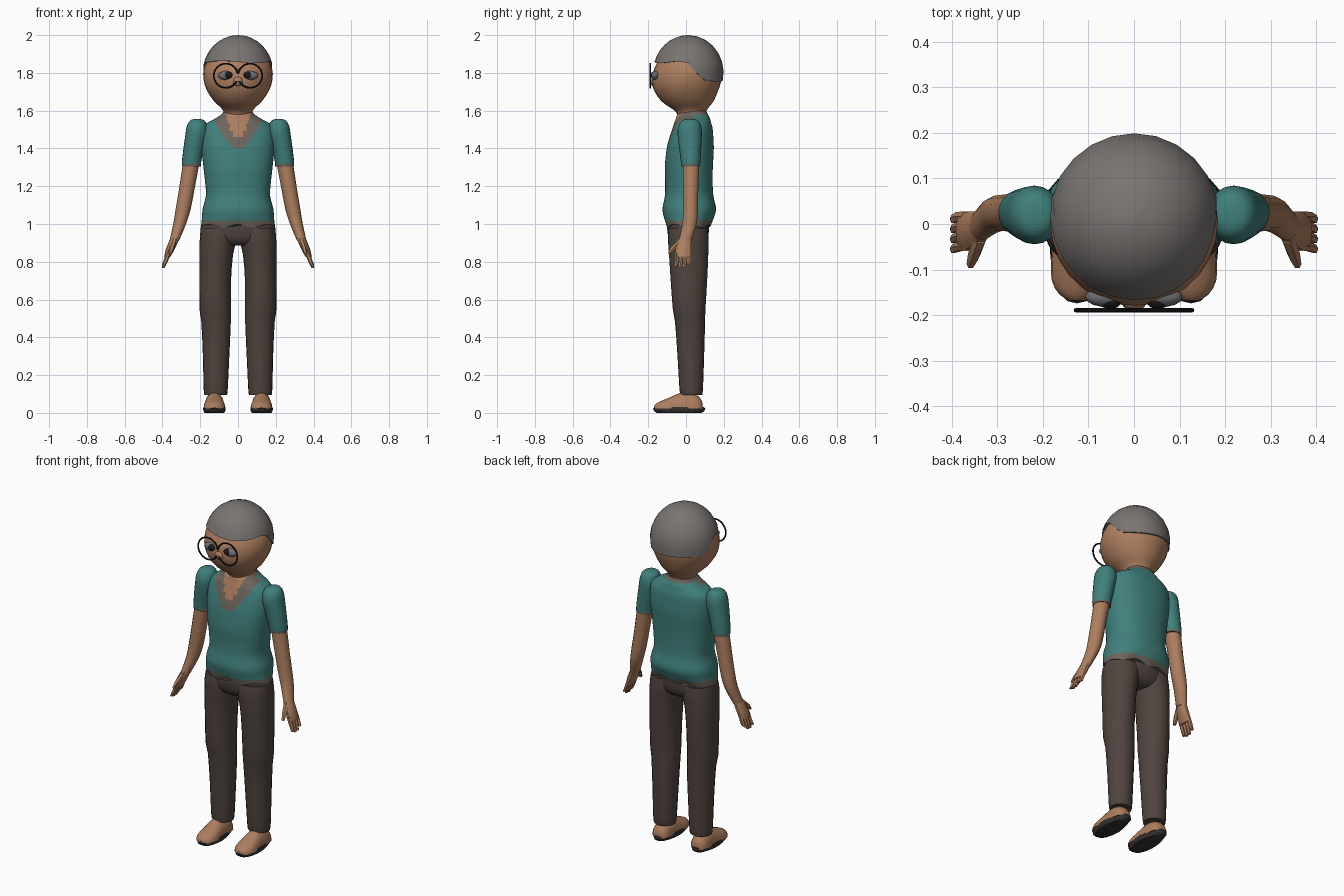
import bpy, bmesh, math
from math import sin, cos, pi

if "Cube" in bpy.data.objects:
    bpy.data.objects.remove(bpy.data.objects["Cube"])


def material(name, rgb):
    m = bpy.data.materials.new(name)
    m.diffuse_color = (*rgb, 1)
    m.use_nodes = True
    m.node_tree.nodes["Principled BSDF"].inputs["Base Color"].default_value = m.diffuse_color
    return m


SKIN = material("skin", (0.42, 0.21, 0.115))
HAIR = material("grey hair", (0.19, 0.175, 0.167))
TEAL = material("teal shirt", (0.052, 0.215, 0.203))
TRIM = material("shirt trim", (0.155, 0.13, 0.108))
TROUSER = material("brown trousers", (0.080, 0.058, 0.049))
SOLE = material("dark sole", (0.035, 0.03, 0.028))
BLACK = material("black frame", (0.012, 0.010, 0.010))
EYE = material("eye grey", (0.16, 0.16, 0.17))


def skin_rows(name, groups, mats, mirror=False, rule=None, closed=False, angle=40):
    """Join point rings into a surface; each group is one strip of rings."""
    bm = bmesh.new()
    for rows in groups:
        vs = [[bm.verts.new(p) for p in r] for r in rows]
        n = len(rows[0])
        pairs = list(zip(vs, vs[1:])) + ([(vs[-1], vs[0])] if closed else [])
        for a, b in pairs:
            for i in range(n):
                j = (i + 1) % n
                bm.faces.new((a[i], a[j], b[j], b[i]))
        if not closed:
            bm.faces.new(vs[0])
            bm.faces.new(vs[-1])
    bmesh.ops.recalc_face_normals(bm, faces=bm.faces[:])
    if rule:
        for f in bm.faces:
            f.material_index = rule(f.calc_center_median())
    me = bpy.data.meshes.new(name)
    bm.to_mesh(me)
    bm.free()
    for m in mats:
        me.materials.append(m)
    me.shade_smooth()
    me.set_sharp_from_angle(angle=math.radians(angle))
    ob = bpy.data.objects.new(name, me)
    bpy.context.collection.objects.link(ob)
    if mirror:
        ob.modifiers.new("mirror", 'MIRROR').use_mirror_merge = False
    return ob


def spline(keys, sub):
    """Catmull-Rom through rows of numbers."""
    out = []
    for i in range(len(keys) - 1):
        k = [keys[max(i - 1, 0)], keys[i], keys[i + 1], keys[min(i + 2, len(keys) - 1)]]
        for s in range(sub):
            t = s / sub
            out.append([0.5 * (2 * b + (c - a) * t + (2 * a - 5 * b + 4 * c - d) * t * t
                               + (3 * b - a - 3 * c + d) * t ** 3) for a, b, c, d in zip(*k)])
    return out + [list(keys[-1])]


def loft(keys, n=16, sub=2, power=2.0, tilt=None):
    """Horizontal rings from (z, cx, rx, y_front, y_back)."""
    rows = []
    for z, cx, rx, y0, y1 in spline(keys, sub):
        row = []
        for i in range(n):
            a = 2 * pi * i / n
            c, s = cos(a), sin(a)
            x = cx + rx * math.copysign(abs(c) ** (2 / power), c)
            y = (y0 + y1) / 2 + (y1 - y0) / 2 * math.copysign(abs(s) ** (2 / power), s)
            row.append((x, y, z + (tilt(x, y, z) if tilt else 0)))
        rows.append(row)
    return rows


# Head with neck
head = loft([(1.54, 0, .072, -.04, .10), (1.59, 0, .074, -.05, .105), (1.62, 0, .095, -.09, .122),
             (1.65, 0, .127, -.13, .146), (1.70, 0, .161, -.166, .168), (1.75, 0, .180, -.180, .185),
             (1.80, 0, .184, -.175, .187), (1.85, 0, .172, -.155, .178), (1.91, 0, .135, -.11, .14),
             (1.96, 0, .07, -.05, .08)], n=28)
skin_rows("head", [head], [SKIN])

# Hair cap: low at the nape, high over the forehead
hair = [[] for _ in range(9)]
for i in range(24):
    a = 2 * pi * i / 24
    t = min(max((sin(a) + 0.15) / 0.65, 0), 1)
    t = t * t * (3 - 2 * t)
    rim = 1.858 - 0.098 * t + 0.006 * cos(3 * a)
    lo = math.asin((rim - 1.8) / 0.2)
    for k in range(9):
        if k == 0:                       # tucked-in underside
            p, g = lo, 0.93
        else:
            p, g = lo + (pi / 2 - 0.01 - lo) * (k - 1) / 7, 1
        hair[k].append((0.187 * g * cos(p) * cos(a), 0.012 + 0.187 * g * cos(p) * sin(a), 1.8 + 0.2 * sin(p)))
skin_rows("hair", [hair], [HAIR])


def blob(cx, cy, cz, rx, ry, rz, n=14, m=8):
    rows = []
    for k in range(m + 1):
        p = -pi / 2 * .98 + pi * .98 * k / m
        rows.append([(cx + rx * cos(p) * cos(2 * pi * i / n), cy + ry * cos(p) * sin(2 * pi * i / n),
                      cz + rz * sin(p)) for i in range(n)])
    return rows


# Face details
skin_rows("nose", [blob(0, -.174, 1.755, .026, .016, .026)], [SKIN])
skin_rows("eyes", [blob(.062, -.160, 1.786, .045, .022, .024)], [EYE], mirror=True)
skin_rows("pupils", [blob(.052, -.170, 1.788, .024, .0165, .019)], [BLACK], mirror=True)

# Round spectacle rims, open beside the nose
rim_rows = []
for k in range(41):
    a = math.radians(172 - 325 * k / 40)
    rim_rows.append([(.064 + (.064 + .0045 * cos(b)) * cos(a), -.189 + .0045 * sin(b),
                      1.785 + (.064 + .0045 * cos(b)) * sin(a)) for b in (2 * pi * j / 8 for j in range(8))])
skin_rows("spectacle_rims", [rim_rows], [BLACK], mirror=True)


# Shirt body with scooped neckline and hem trim
def shirt_rule(c):
    if c.z < 1.018:
        return 1
    if c.y < .035:
        if c.z > 1.455 + 30 * c.x ** 2:
            return 2
        if c.z > 1.405 + 9.5 * c.x ** 2:
            return 1
    return 1 if c.z > 1.578 else 0


def hem_wave(x, y, z):
    return 0.009 * cos(x * 40) * (1 if y < 0 else -1) * max(0, 1 - (z - .99) / .06)


shirt = loft([(.99, 0, .196, -.104, .126), (1.03, 0, .191, -.116, .145), (1.08, 0, .187, -.124, .159),
              (1.15, 0, .170, -.112, .145), (1.22, 0, .174, -.110, .141), (1.30, 0, .183, -.112, .142),
              (1.40, 0, .193, -.102, .147), (1.47, 0, .192, -.084, .144), (1.51, 0, .184, -.070, .140),
              (1.535, 0, .164, -.062, .133), (1.56, 0, .118, -.053, .126), (1.58, 0, .088, -.046, .116),
              (1.597, 0, .076, -.02, .108)], n=64, sub=6, power=2.3, tilt=hem_wave)
skin_rows("shirt_body", [shirt], [TEAL, TRIM, SKIN], rule=shirt_rule)

# Short sleeves with rounded shoulders
sleeve = loft([(1.305, .247, .050, -.024, .074), (1.33, .246, .051, -.027, .076), (1.40, .234, .055, -.036, .080),
               (1.47, .220, .059, -.044, .084), (1.51, .217, .056, -.042, .082), (1.538, .216, .046, -.03, .072),
               (1.552, .216, .030, -.012, .056), (1.556, .216, .010, .01, .032)], n=20, sub=3)
skin_rows("sleeves", [sleeve], [TEAL, TRIM], mirror=True, rule=lambda c: int(c.z < 1.322))

# Bare arms
arm = loft([(1.36, .240, .043, -.018, .07), (1.28, .255, .043, -.018, .07), (1.18, .272, .041, -.017, .066),
            (1.08, .290, .040, -.016, .064), (1.00, .309, .034, -.020, .058), (.91, .338, .025, -.040, .028)],
           n=14)
skin_rows("arms", [arm], [SKIN], mirror=True)

# Hands: palm, four fingers and a thumb
hand = [loft([(.925, .334, .024, -.038, .03), (.87, .357, .024, -.056, .029), (.825, .375, .016, -.060, .028)],
             n=10)]
for i, tip in enumerate((.775, .766, .768, .785)):
    y = -.049 + .022 * i
    hand.append(loft([(.85, .366, .013, y - .012, y + .012), (.80, .384, .012, y - .012, y + .011),
                      (tip, .397, .007, y - .016, y + .004)], n=6, sub=1))
hand.append(loft([(.915, .336, .015, -.045, -.01), (.875, .350, .014, -.083, -.048),
                  (.845, .358, .009, -.098, -.078)], n=6, sub=1))
skin_rows("hands", hand, [SKIN], mirror=True)

# Trousers: hips and two legs
hips = loft([(.885, 0, .09, -.055, .075), (.91, 0, .165, -.085, .108), (.95, 0, .197, -.097, .120),
             (1.0, 0, .194, -.100, .122), (1.04, 0, .178, -.09, .115)], n=32)
skin_rows("trouser_hips", [hips], [TROUSER])
leg = loft([(.095, .118, .060, -.030, .086), (.13, .118, .064, -.035, .090), (.30, .116, .070, -.045, .096),
            (.48, .116, .078, -.058, .101), (.55, .121, .083, -.070, .103), (.70, .120, .083, -.081, .112),
            (.84, .115, .089, -.090, .118), (.93, .103, .099, -.096, .120), (.98, .100, .096, -.09, .115)],
           n=20)
skin_rows("trouser_legs", [leg], [TROUSER], mirror=True)

# Feet: rings along the foot, flat underneath
foot = []
for y, w, h in spline([(.088, .022, .05), (.07, .045, .085), (.02, .052, .108), (-.03, .052, .106),
                       (-.08, .057, .084), (-.125, .055, .066), (-.155, .038, .052), (-.168, .015, .04)], 2):
    foot.append([(.125 + w * cos(a), y, .022 + (h - .022) * max(sin(a), 0) ** .8)
                 for a in [pi * k / 10 for k in range(11)]])
skin_rows("feet", [foot], [SKIN], mirror=True)

# Dark soles shaped to the foot
sole = []
for z, g in ((0, .86), (.01, .97), (.022, 1), (.03, .96)):
    row = []
    for k in range(24):
        a = 2 * pi * k / 24
        y = -.036 + .138 * g * sin(a)
        w = .060 - .010 * max(sin(a), 0)
        row.append((.125 + w * g * math.copysign(abs(cos(a)) ** .8, cos(a)), y, z))
    sole.append(row)
skin_rows("soles", [sole], [SOLE], mirror=True)
